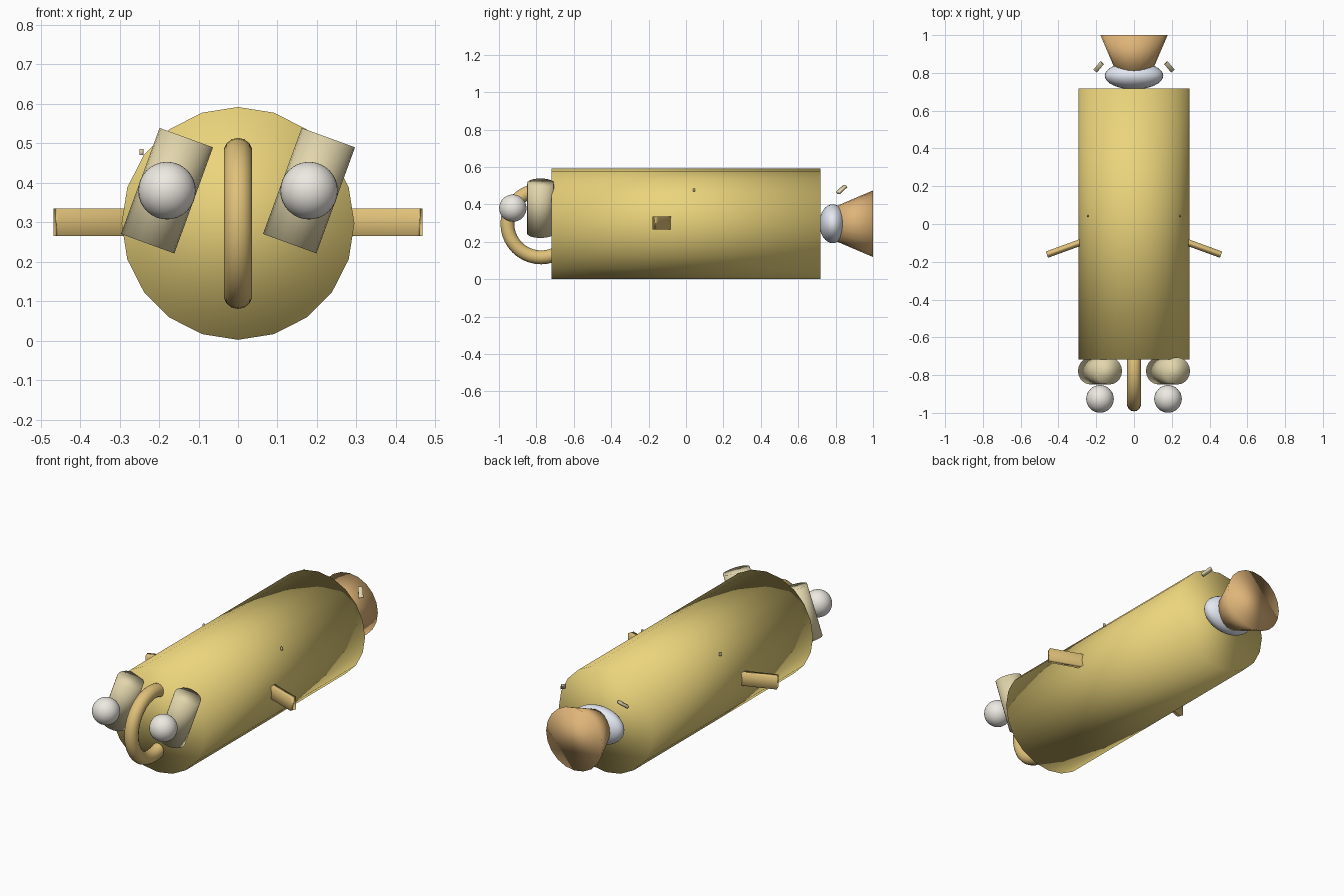
import bpy
from math import radians, pi
from mathutils import Vector

if "Cube" in bpy.data.objects:
    bpy.data.objects.remove(bpy.data.objects["Cube"])

CZ = 0.297  # height of the body axis


def material(name, rgb):
    m = bpy.data.materials.new(name)
    m.diffuse_color = (*rgb, 1)
    m.use_nodes = True
    m.node_tree.nodes["Principled BSDF"].inputs["Base Color"].default_value = m.diffuse_color
    return m


GOLD = material("gold", (0.83, 0.66, 0.20))
AMBER = material("amber", (0.74, 0.53, 0.19))
BEIGE = material("beige", (0.76, 0.67, 0.41))
TAN = material("tan", (0.74, 0.46, 0.19))
IVORY = material("ivory", (0.85, 0.82, 0.76))
PALE = material("pale_blue", (0.77, 0.81, 0.89))


def finish(name, mat):
    ob = bpy.context.object
    ob.name = name
    ob.data.materials.append(mat)
    bpy.ops.object.shade_smooth()
    return ob


def cylinder(name, loc, r, depth, rot, mat):
    bpy.ops.mesh.primitive_cylinder_add(vertices=20, radius=r, depth=depth,
                                        location=loc, rotation=rot)
    return finish(name, mat)


def ball(name, loc, radii, mat):
    bpy.ops.mesh.primitive_uv_sphere_add(segments=32, ring_count=16, radius=1, location=loc)
    bpy.context.object.scale = radii
    return finish(name, mat)


def box(name, loc, size, rot, mat):
    bpy.ops.mesh.primitive_cube_add(size=1, location=loc, rotation=rot)
    bpy.context.object.scale = size
    return finish(name, mat)


# Long barrel body
cylinder("body", (0, 0, CZ), 0.295, 1.436, (pi / 2, 0, 0), GOLD)

# Front ring, half sunk into the body
bpy.ops.mesh.primitive_torus_add(major_radius=0.18, minor_radius=0.037,
                                 major_segments=40, minor_segments=14,
                                 location=(0, -0.775, CZ), rotation=(0, pi / 2, 0))
finish("front_ring", AMBER)

# Rear collar and flared end
ball("rear_collar", (0, 0.785, CZ), (0.155, 0.072, 0.104), PALE)
bpy.ops.mesh.primitive_cone_add(vertices=20, radius1=0.178, radius2=0.084, depth=0.22,
                                location=(0, 0.89, CZ), rotation=(pi / 2, 0, 0))
finish("rear_flare", TAN)

for side, s in (("left", -1), ("right", 1)):
    # Tilted drums on the front (both lean the same way) with balls ahead of them
    cylinder(side + "_drum", (0.18 * s, -0.778, 0.38), 0.072, 0.286,
             (0, radians(20), 0), BEIGE)
    ball(side + "_front_ball", (0.18 * s, -0.926, 0.38), (0.073,) * 3, IVORY)
    # Swept side fins
    box(side + "_fin", (0.32 * s, -0.111, 0.30), (0.30, 0.035, 0.07),
        (0, 0, -s * radians(20)), AMBER)
    # Small slanted pegs beside the collar
    aim = Vector((-0.5 * s, 0.6, 0.55)).to_track_quat('Z', 'Y').to_euler()
    box(side + "_rear_peg", (0.187 * s, 0.832, 0.48), (0.024, 0.015, 0.062), aim, BEIGE)
    # Tiny studs on the body
    box(side + "_stud", (0.245 * s, 0.042, 0.478), (0.01, 0.01, 0.016), (0, 0, 0), BEIGE)
